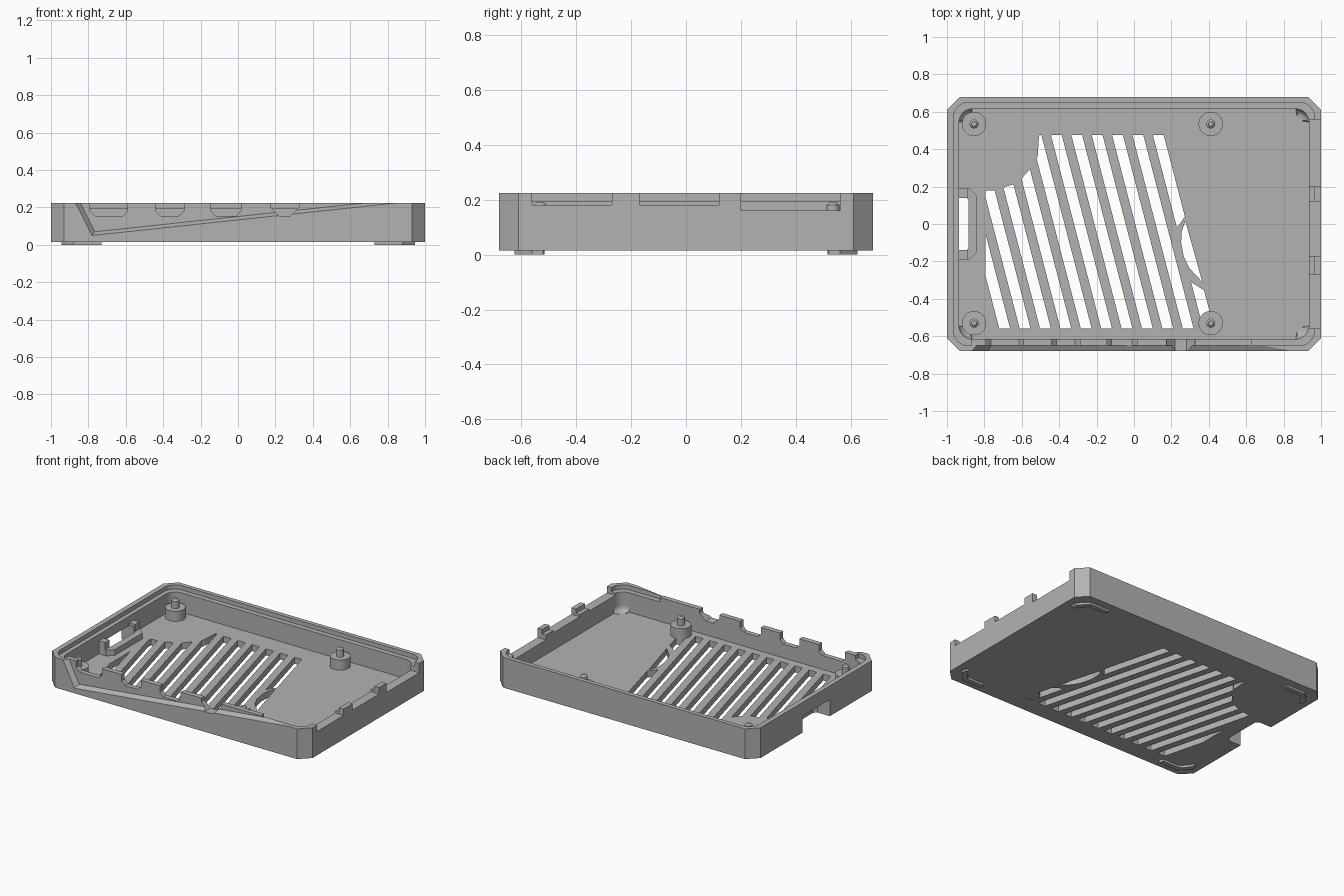
import bpy, bmesh, math

if "Cube" in bpy.data.objects:
    bpy.data.objects.remove(bpy.data.objects["Cube"], do_unlink=True)

grey = bpy.data.materials.new("matte_grey")
grey.use_nodes = True
grey.diffuse_color = (0.45, 0.45, 0.45, 1)
grey.node_tree.nodes["Principled BSDF"].inputs["Base Color"].default_value = grey.diffuse_color

BOTTOM, FLOOR, LEDGE, TOP = 0.015, 0.06, 0.195, 0.225


def finish(name, bm):
    bmesh.ops.recalc_face_normals(bm, faces=bm.faces)
    mesh = bpy.data.meshes.new(name)
    bm.to_mesh(mesh)
    bm.free()
    mesh.materials.append(grey)
    ob = bpy.data.objects.new(name, mesh)
    bpy.context.collection.objects.link(ob)
    return ob


def loft(name, first, second, fillet=0):
    """Solid between two matching 3D outlines, optionally rounding the first end."""
    bm = bmesh.new()
    a = [bm.verts.new(p) for p in first]
    b = [bm.verts.new(p) for p in second]
    base = bm.faces.new(a)
    bm.faces.new(b[::-1])
    for i in range(len(a)):
        j = (i + 1) % len(a)
        bm.faces.new((a[j], a[i], b[i], b[j]))
    if fillet:
        bmesh.ops.bevel(bm, geom=list(base.edges), offset=fillet, segments=6,
                        profile=0.5, affect='EDGES')
    return finish(name, bm)


def slab(name, pts, z0, z1, fillet=0):
    return loft(name, [(x, y, z0) for x, y in pts], [(x, y, z1) for x, y in pts], fillet)


def panel(name, pts, y0, y1):
    return loft(name, [(x, y0, z) for x, z in pts], [(x, y1, z) for x, z in pts])


def box(name, x0, x1, y0, y1, z0, z1):
    return slab(name, [(x0, y0), (x1, y0), (x1, y1), (x0, y1)], z0, z1)


def rounded(hx, hy, r, steps=8):
    pts = []
    for q, (sx, sy) in enumerate([(1, 1), (-1, 1), (-1, -1), (1, -1)]):
        for k in range(steps + 1):
            t = math.pi / 2 * (q + k / steps)
            pts.append((sx * (hx - r) + r * math.cos(t), sy * (hy - r) + r * math.sin(t)))
    return pts


def boolean(target, cutter, operation='DIFFERENCE'):
    mod = target.modifiers.new("cut", 'BOOLEAN')
    mod.object, mod.operation, mod.solver = cutter, operation, 'EXACT'
    bpy.context.view_layer.objects.active = target
    bpy.ops.object.modifier_apply(modifier=mod.name)
    bpy.data.objects.remove(cutter, do_unlink=True)


# Tray with chamfered corners
W, D, C = 1.0, 0.68, 0.07
outline = [(W, C - D), (W, D - C), (W - C, D), (C - W, D),
           (-W, D - C), (-W, C - D), (C - W, -D), (W - C, -D)]
case = slab("case_tray", outline, BOTTOM, TOP)
boolean(case, slab("cavity", rounded(0.935, 0.615, 0.07), FLOOR, 0.3, 0.04))

# Stepped lip, left full height along the port side
lip = slab("lip", rounded(0.965, 0.65, 0.08), LEDGE, 0.3)
boolean(lip, box("lip_gap", -0.87, 0.63, -0.8, -0.615, 0.1, 0.4))
boolean(case, lip)

# Collar around the card slot, then the slot itself
collar = [(-0.97, -0.19), (-0.88, -0.19), (-0.84, -0.15),
          (-0.84, 0.15), (-0.88, 0.19), (-0.97, 0.19)]
boolean(case, slab("collar", collar, 0.03, 0.1), 'UNION')
for s in (-1, 1):
    y0, y1 = sorted((s * 0.14, s * 0.19))
    boolean(case, box("collar_post", -0.96, -0.89, y0, y1, 0.05, 0.15), 'UNION')
notch = [(-1.1, -0.15), (-0.905, -0.15), (-0.885, -0.13),
         (-0.885, 0.13), (-0.905, 0.15), (-1.1, 0.15)]
boolean(case, slab("notch", notch, -0.1, 0.13))

# Sloped recess on the front with bevelled sides
outer = [(-0.909, 0.3), (-0.78, 0.05), (1.56, 0.3)]
inner = [(-0.88, 0.3), (-0.765, 0.07), (1.39, 0.3)]
start = [(2 * a[0] - b[0], -0.71, 2 * a[1] - b[1]) for a, b in zip(outer, inner)]
boolean(case, loft("recess", start, [(x, -0.65, z) for x, z in inner]))

# Port cutouts in the front wall
for x0, x1, c in [(-0.79, -0.59, 0.025), (-0.44, -0.29, 0.025),
                  (-0.145, 0.015, 0.025), (0.175, 0.325, 0.045)]:
    z = 0.155
    port = [(x0, 0.3), (x0, z + c), (x0 + c, z), (x1 - c, z), (x1, z + c), (x1, 0.3)]
    boolean(case, panel("port", port, -0.72, -0.56))

# Port cutouts in the side wall
for y0, y1, z in [(-0.56, -0.27, 0.18), (-0.17, 0.12, 0.18), (0.2, 0.56, 0.16)]:
    boolean(case, box("side_port", 0.9, 1.1, y0, y1, z, 0.3))

# Slanted vents, trimmed to a stepped outline
SLOPE, Y0, Y1, PITCH, WIDTH = 0.26, -0.56, 0.475, 0.109, 0.058


def vent_x(i, y):
    return -0.72 + PITCH * i - SLOPE * (y - Y0)


def vent(i, low_l, low_r, high_l, high_r):
    ends = [(low_l, 0), (low_r, WIDTH), (high_r, WIDTH), (high_l, 0)]
    return slab("vent", [(vent_x(i, y) + w, y) for y, w in ends], -0.05, 0.1)


trim = [(-0.795, -0.6), (0.6, -0.6), (0.6, 0.6), (-0.5, 0.6), (-0.515, 0.36),
        (-0.56, 0.29), (-0.62, 0.22), (-0.7, 0.195), (-0.75, 0.18), (-0.795, 0.18)]
for i in range(10):
    cutter = vent(i, Y0, Y0, Y1, Y1)
    if i < 5:
        boolean(cutter, slab("trim", trim, -0.1, 0.2), 'INTERSECT')
    boolean(case, cutter)
# The last vent is broken by a thin curved bar
boolean(case, vent(10, -0.02, 0.04, Y1, Y1))
leaf = [(0.275, 0.015), (0.255, -0.04), (0.252, -0.1), (0.265, -0.17),
        (0.295, -0.235), (0.365, -0.31)]
boolean(case, slab("leaf_vent", leaf, -0.05, 0.1))
boolean(case, vent(10, -0.56, -0.56, -0.31, -0.355))


# Standoffs with chamfered locating pins
def lathe(name, profile, x, y, n=32):
    bm = bmesh.new()
    rings = [[bm.verts.new((x + r * math.cos(2 * math.pi * k / n),
                            y + r * math.sin(2 * math.pi * k / n), z)) for k in range(n)]
             for r, z in profile]
    for a, b in zip(rings, rings[1:]):
        for k in range(n):
            bm.faces.new((a[k], a[k - 1], b[k - 1], b[k]))
    bm.faces.new(rings[0])
    bm.faces.new(rings[-1])
    ob = finish(name, bm)
    bpy.ops.object.select_all(action='DESELECT')
    ob.select_set(True)
    bpy.context.view_layer.objects.active = ob
    bpy.ops.object.shade_smooth_by_angle(angle=math.radians(30))


post = [(0.065, 0.017), (0.065, 0.13), (0.024, 0.13), (0.024, 0.18), (0.013, 0.19)]
for side, x in (("right", -0.855), ("left", 0.41)):
    for end, y in (("front", -0.53), ("back", 0.535)):
        lathe(f"standoff_{end}_{side}", post, x, y)

# Thin bent feet under each corner
foot = [(0.73, 0.625), (0.88, 0.625), (0.945, 0.56), (0.945, 0.52),
        (0.925, 0.515), (0.912, 0.545), (0.865, 0.592), (0.74, 0.592)]
for side, sx in (("right", -1), ("left", 1)):
    for end, sy in (("front", -1), ("back", 1)):
        slab(f"foot_{end}_{side}", [(sx * x, sy * y) for x, y in foot], 0, 0.018)
